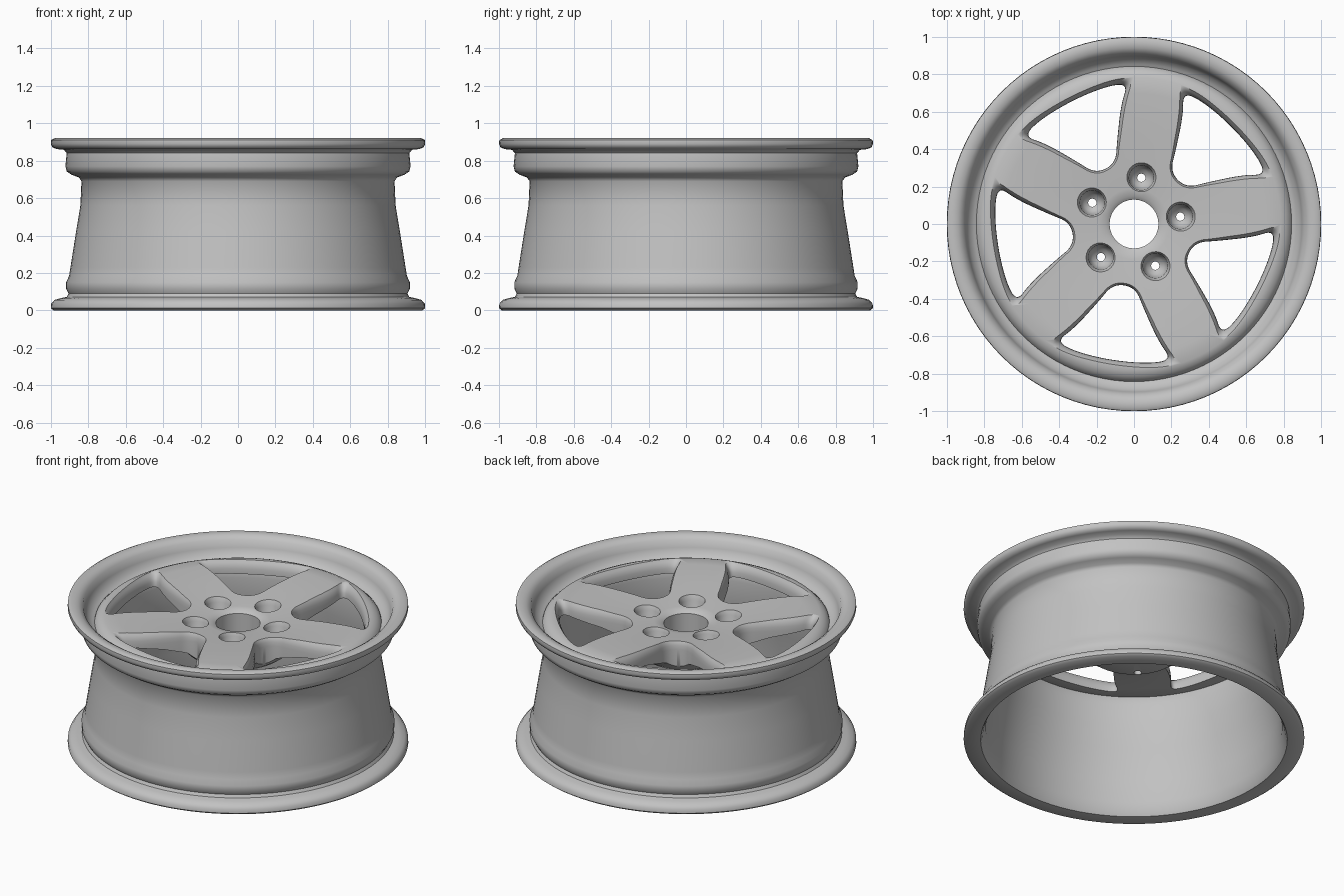
import bpy, bmesh, math
from mathutils import Matrix

old = bpy.data.objects.get("Cube")
if old:
    bpy.data.objects.remove(old, do_unlink=True)

SEGMENTS = 96
STEP = math.tau / 5

metal = bpy.data.materials.new("grey_metal")
metal.use_nodes = True
GREY = (0.54, 0.54, 0.54, 1)
metal.diffuse_color = GREY
bsdf = next(n for n in metal.node_tree.nodes if n.type == 'BSDF_PRINCIPLED')
bsdf.inputs["Base Color"].default_value = GREY


def bridge(bm, rings, wrap=False):
    """Join successive rings of vertices with quads."""
    pairs = list(zip(rings, rings[1:]))
    if wrap:
        pairs.append((rings[-1], rings[0]))
    for a, b in pairs:
        n = len(a)
        for i in range(n):
            j = (i + 1) % n
            bm.faces.new((a[i], a[j], b[j], b[i]))


def circle(bm, r, z, n, matrix=Matrix()):
    ring = []
    for i in range(n):
        a = math.tau * i / n
        v = bm.verts.new((r * math.cos(a), r * math.sin(a), z))
        v.co = matrix @ v.co
        ring.append(v)
    return ring


def make_object(name, bm):
    bmesh.ops.recalc_face_normals(bm, faces=bm.faces)
    mesh = bpy.data.meshes.new(name)
    bm.to_mesh(mesh)
    bm.free()
    mesh.materials.append(metal)
    obj = bpy.data.objects.new(name, mesh)
    bpy.context.collection.objects.link(obj)
    return obj


def lathe(name, profile):
    """Turn a closed (radius, height) profile about z."""
    bm = bmesh.new()
    bridge(bm, [circle(bm, r, z, SEGMENTS) for r, z in profile], wrap=True)
    return make_object(name, bm)


def round_corners(points, passes=3):
    for _ in range(passes):
        out = []
        for (ax, ay), (bx, by) in zip(points, points[1:] + points[:1]):
            out.append((ax * .75 + bx * .25, ay * .75 + by * .25))
            out.append((ax * .25 + bx * .75, ay * .25 + by * .75))
        points = out
    return points


def activate(obj):
    bpy.ops.object.select_all(action='DESELECT')
    obj.select_set(True)
    bpy.context.view_layer.objects.active = obj


# Barrel: outer skin from bottom to top, then back down the inside
barrel = lathe("rim_barrel", [
    (0.90, 0.0), (0.985, 0.0), (1.0, 0.012), (0.998, 0.035), (0.98, 0.056),
    (0.945, 0.066), (0.915, 0.072), (0.905, 0.09), (0.918, 0.115),
    (0.918, 0.15), (0.902, 0.185), (0.895, 0.23), (0.865, 0.42),
    (0.842, 0.56), (0.836, 0.69), (0.85, 0.71), (0.89, 0.725),
    (0.915, 0.742), (0.922, 0.77), (0.915, 0.84), (0.93, 0.858),
    (0.97, 0.862), (0.992, 0.872), (1.0, 0.89), (0.998, 0.91),
    (0.98, 0.92), (0.94, 0.914), (0.91, 0.895), (0.897, 0.85),
    (0.882, 0.815), (0.855, 0.795), (0.82, 0.78), (0.805, 0.74),
    (0.80, 0.70), (0.805, 0.56), (0.83, 0.42), (0.86, 0.22), (0.87, 0.08),
    (0.888, 0.02)])

# Face: dished disc with a thick hub and raised outer edge
face = lathe("spoke_face", [
    (0.13, 0.60), (0.27, 0.60), (0.31, 0.63), (0.36, 0.68), (0.50, 0.72),
    (0.70, 0.75), (0.82, 0.76), (0.845, 0.78), (0.838, 0.80), (0.815, 0.822),
    (0.785, 0.835), (0.70, 0.835), (0.50, 0.825), (0.32, 0.81), (0.19, 0.80),
    (0.15, 0.795), (0.13, 0.78)])

# Cutters: five flared windows and five stepped bolt holes
half = [(0.33, 0.06), (0.44, 0.125), (0.60, 0.23), (0.685, 0.315), (0.725, 0.20)]
outline = round_corners(half + [(0.74, 0.0)] + [(u, -v) for u, v in reversed(half)])
MIDDLE = 0.56
bm = bmesh.new()
for k in range(5):
    turn = Matrix.Rotation(math.radians(45) + k * STEP, 4, 'Z')
    rings = []
    for z, s in ((0.5, 0.99), (0.76, 0.99), (0.785, 1.0), (0.805, 1.025),
                 (0.82, 1.07), (0.86, 1.22)):
        ring = []
        for u, v in outline:
            vert = bm.verts.new((MIDDLE + (u - MIDDLE) * s, v * s, z))
            vert.co = turn @ vert.co
            ring.append(vert)
        rings.append(ring)
    bridge(bm, rings)
    bm.faces.new(rings[0])
    bm.faces.new(rings[-1])

    place = (Matrix.Rotation(math.radians(9) + k * STEP, 4, 'Z')
             @ Matrix.Translation((0.25, 0, 0)))
    steps = ((0.022, 0.5), (0.022, 0.685), (0.045, 0.70), (0.062, 0.73),
             (0.066, 0.78), (0.08, 0.81), (0.10, 0.85))
    rings = [circle(bm, r, z, 24, place) for r, z in steps]
    bridge(bm, rings)
    bm.faces.new(rings[0])
    bm.faces.new(rings[-1])
cutter = make_object("face_cutter", bm)
cutter.hide_render = True

cut = face.modifiers.new("openings", 'BOOLEAN')
cut.operation = 'DIFFERENCE'
cut.solver = 'EXACT'
cut.object = cutter
activate(face)
bpy.ops.object.modifier_apply(modifier=cut.name)
bpy.data.objects.remove(cutter, do_unlink=True)

for obj in (barrel, face):
    activate(obj)
    bpy.ops.object.shade_smooth_by_angle(angle=math.radians(45))
